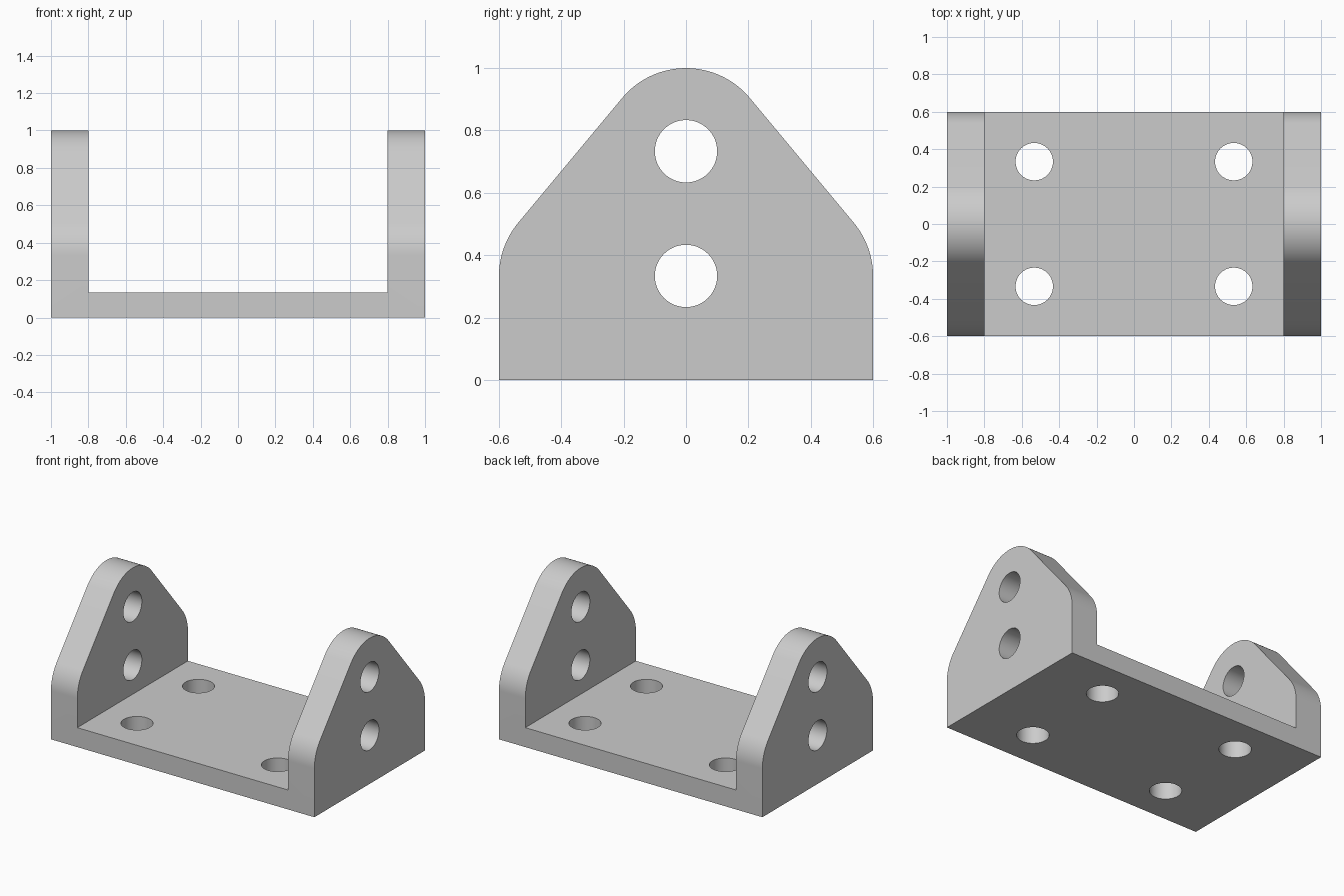
import bpy
import bmesh
from math import atan2, cos, sin, pi, radians

if "Cube" in bpy.data.objects:
    bpy.data.objects.remove(bpy.data.objects["Cube"], do_unlink=True)

HALF_X, HALF_Y, HEIGHT = 1.0, 0.6, 1.0
WALL, FLOOR = 0.2, 0.1333
ROUND, HOLE = 0.2667, 0.1

grey = bpy.data.materials.new("plain grey")
grey.use_nodes = True
colour = (0.6, 0.6, 0.6, 1)
grey.diffuse_color = colour
grey.node_tree.nodes["Principled BSDF"].inputs["Base Color"].default_value = colour


def arc(cy, cz, start, end, steps=16):
    return [(cy + ROUND * cos(start + (end - start) * i / steps),
             cz + ROUND * sin(start + (end - start) * i / steps))
            for i in range(steps + 1)]


def cut(body, cutter):
    mod = body.modifiers.new("cut", 'BOOLEAN')
    mod.operation = 'DIFFERENCE'
    mod.solver = 'EXACT'
    mod.object = cutter
    bpy.context.view_layer.objects.active = body
    bpy.ops.object.modifier_apply(modifier=mod.name)
    bpy.data.objects.remove(cutter, do_unlink=True)


def drill(body, location, depth, rotation=(0, 0, 0)):
    bpy.ops.mesh.primitive_cylinder_add(vertices=64, radius=HOLE, depth=depth,
                                        location=location, rotation=rotation)
    cut(body, bpy.context.object)


# Side profile: rounded peak, sloping flanks tangent to rounded shoulders
sy, sz, top_z = HALF_Y - ROUND, 0.3333, HEIGHT - ROUND
slope = atan2(sy, top_z - sz)
profile = [(-HALF_Y, 0), (HALF_Y, 0)]
profile += arc(sy, sz, 0, slope)
profile += arc(0, top_z, slope, pi - slope, 32)
profile += arc(-sy, sz, pi - slope, pi)

# Solid body extruded along x
bm = bmesh.new()
face = bm.faces.new([bm.verts.new((-HALF_X, y, z)) for y, z in profile])
ext = bmesh.ops.extrude_face_region(bm, geom=[face])
bmesh.ops.translate(bm, vec=(2 * HALF_X, 0, 0),
                    verts=[v for v in ext["geom"] if isinstance(v, bmesh.types.BMVert)])
bmesh.ops.recalc_face_normals(bm, faces=bm.faces)
mesh = bpy.data.meshes.new("bracket")
bm.to_mesh(mesh)
bm.free()
mesh.materials.append(grey)
bracket = bpy.data.objects.new("bracket", mesh)
bpy.context.collection.objects.link(bracket)

# Open channel between the two cheeks
bpy.ops.mesh.primitive_cube_add(size=1, location=(0, 0, FLOOR + 1))
channel = bpy.context.object
channel.scale = (2 * (HALF_X - WALL), 2, 2)
cut(bracket, channel)

# Pivot holes through both cheeks
for z in (sz, top_z):
    drill(bracket, (0, 0, z), 3, (0, pi / 2, 0))

# Mounting holes through the floor
for x in (-0.5333, 0.5333):
    for y in (-sy, sy):
        drill(bracket, (x, y, FLOOR / 2), 0.5)

bpy.ops.object.select_all(action='DESELECT')
bracket.select_set(True)
bpy.context.view_layer.objects.active = bracket
bpy.ops.object.shade_smooth_by_angle(angle=radians(30))
